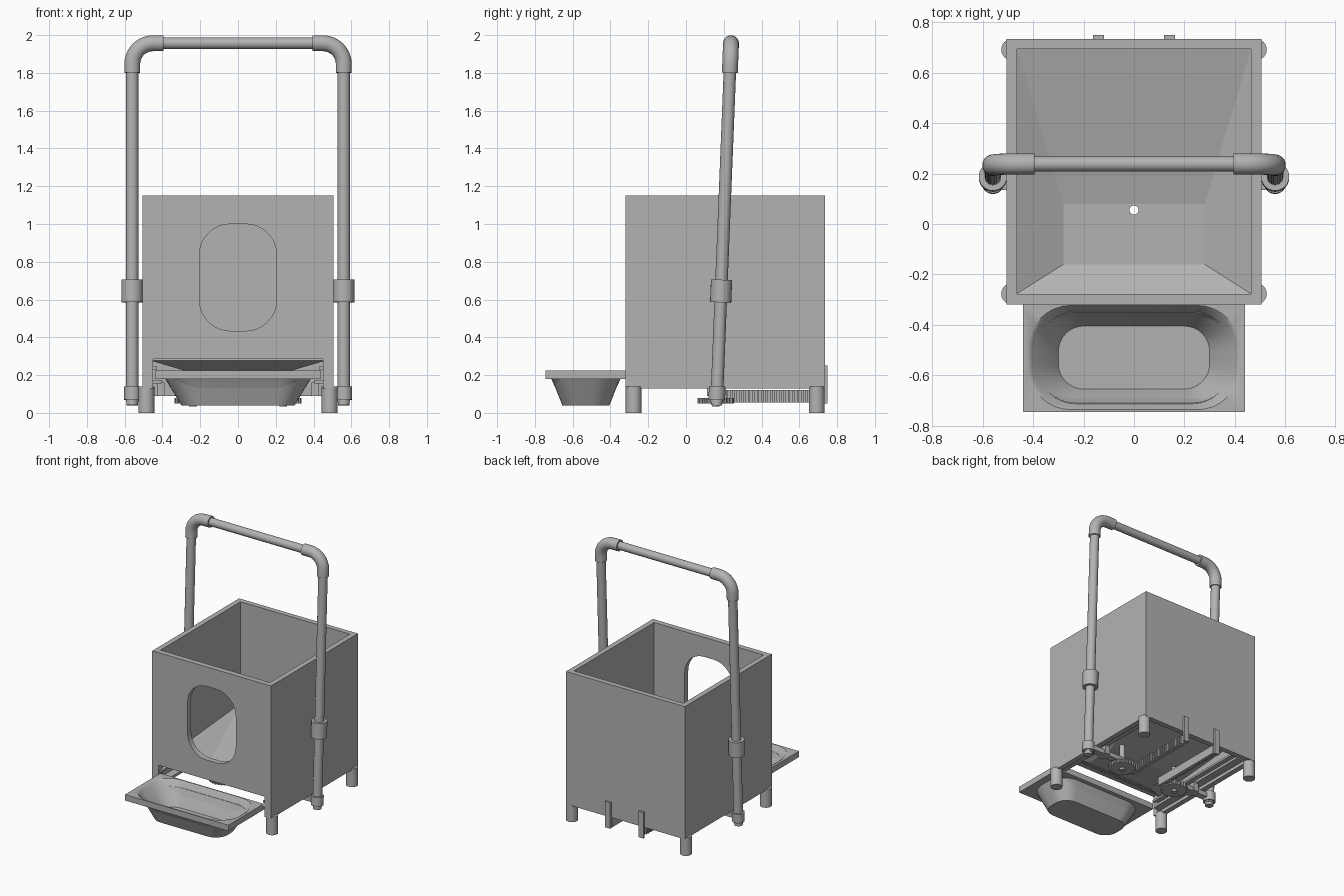
import bpy, bmesh, math
from mathutils import Vector

if "Cube" in bpy.data.objects:
    bpy.data.objects.remove(bpy.data.objects["Cube"])

GREY = (0.45, 0.45, 0.45, 1)
mat = bpy.data.materials.new("plain grey")
mat.use_nodes = True
mat.diffuse_color = GREY
mat.node_tree.nodes["Principled BSDF"].inputs["Base Color"].default_value = GREY


def finish(bm, name, smooth=False):
    bmesh.ops.recalc_face_normals(bm, faces=bm.faces[:])
    mesh = bpy.data.meshes.new(name)
    bm.to_mesh(mesh)
    bm.free()
    mesh.materials.append(mat)
    ob = bpy.data.objects.new(name, mesh)
    bpy.context.collection.objects.link(ob)
    if smooth:
        bpy.ops.object.select_all(action='DESELECT')
        ob.select_set(True)
        bpy.context.view_layer.objects.active = ob
        bpy.ops.object.shade_smooth_by_angle(angle=math.radians(35))
    return ob


def box(name, x, y, z):
    bm = bmesh.new()
    bmesh.ops.create_cube(bm, size=1)
    for v in bm.verts:
        v.co = [r[0] if c < 0 else r[1] for c, r in zip(v.co, (x, y, z))]
    return finish(bm, name)


def loft(name, loops, smooth=False):
    """Skin a list of equal-length point loops and cap both ends."""
    bm = bmesh.new()
    rings = [[bm.verts.new(p) for p in loop] for loop in loops]
    n = len(rings[0])
    for a, b in zip(rings, rings[1:]):
        for i in range(n):
            j = (i + 1) % n
            bm.faces.new((a[i], a[j], b[j], b[i]))
    bm.faces.new(rings[0])
    bm.faces.new(rings[-1])
    return finish(bm, name, smooth)


def tube(name, path, radius, sides=24):
    """Round bar following a list of points."""
    pts = [Vector(p) for p in path]
    loops = []
    for i, p in enumerate(pts):
        t = (pts[min(i + 1, len(pts) - 1)] - pts[max(i - 1, 0)]).normalized()
        u = t.cross(Vector((0, 1, 0))).normalized()
        w = t.cross(u)
        angles = [math.tau * k / sides for k in range(sides)]
        loops.append([p + radius * (math.cos(a) * u + math.sin(a) * w) for a in angles])
    return loft(name, loops, True)


def rounded(hx, hy, r, seg=8):
    """Rounded rectangle outline."""
    pts = []
    for q, (sx, sy) in enumerate(((1, 1), (-1, 1), (-1, -1), (1, -1))):
        for k in range(seg + 1):
            a = (q + k / seg) * math.pi / 2
            pts.append((sx * (hx - r) + r * math.cos(a), sy * (hy - r) + r * math.sin(a)))
    return pts


def cut(target, cutter):
    cutter.hide_render = True
    m = target.modifiers.new("cut", 'BOOLEAN')
    m.object, m.operation, m.solver = cutter, 'DIFFERENCE', 'EXACT'
    bpy.context.view_layer.objects.active = target
    bpy.ops.object.modifier_apply(modifier=m.name)
    bpy.data.objects.remove(cutter)


# Open box with a doorway and a tray slot in the front wall
body = box("box_walls", (-0.505, 0.505), (-0.32, 0.735), (0.13, 1.15))
cut(body, box("inside_cutter", (-0.465, 0.465), (-0.277, 0.695), (0, 2)))
cut(body, loft("door_cutter", [[(x, y, z + 0.717) for x, z in rounded(0.205, 0.283, 0.165)]
                               for y in (-0.5, -0.1)]))
cut(body, box("slot_cutter", (-0.45, 0.45), (-0.5, -0.25), (0, 0.285)))

# Hopper floor sloping to a flat pan with a drain hole
bm = bmesh.new()
rim = [bm.verts.new(p) for p in ((-0.465, -0.277, 0.29), (0.465, -0.277, 0.29),
                                 (0.465, 0.695, 0.37), (-0.465, 0.695, 0.37))]
pan = [bm.verts.new((x, y, 0.235)) for x, y in ((-0.28, -0.16), (0.28, -0.16),
                                                (0.28, 0.08), (-0.28, 0.08))]
bm.faces.new(pan)
for i in range(4):
    j = (i + 1) % 4
    bm.faces.new((rim[i], rim[j], pan[j], pan[i]))
floor = finish(bm, "hopper_floor")
solid = floor.modifiers.new("thickness", 'SOLIDIFY')
solid.thickness = 0.012
bpy.context.view_layer.objects.active = floor
bpy.ops.object.modifier_apply(modifier=solid.name)
cut(floor, tube("drain_cutter", [(0, 0.055, 0.1), (0, 0.055, 0.5)], 0.018))

# Pull-out tray: flange plate with a tapered bowl
TRAY = ((0.3, 0.125, 0.1, 0.04), (0.385, 0.18, 0.15, 0.18), (0.44, 0.215, 0.002, 0.18),
        (0.44, 0.215, 0.002, 0.225), (0.42, 0.207, 0.17, 0.225), (0.405, 0.2, 0.165, 0.215),
        (0.3, 0.125, 0.1, 0.055))
loft("tray", [[(x, y - 0.53, z) for x, y in rounded(hx, hy, r)] for hx, hy, r, z in TRAY], True)


def gear(name, cx, cy, z0, z1, r, teeth=26):
    outline = []
    for k in range(teeth):
        for f, rr in ((0, r * 0.9), (0.3, r * 0.9), (0.45, r), (0.8, r)):
            a = math.tau * (k + f) / teeth
            outline.append((cx + rr * math.cos(a), cy + rr * math.sin(a)))
    return loft(name, [[(x, y, z) for x, y in outline] for z in (z0, z1)])


def pole_y(z):
    return 0.16 + 0.04 * z


POLE_X, TOP = 0.56, 1.957
for side, s in (("left", 1), ("right", -1)):
    def span(a, b):
        return tuple(sorted((s * a, s * b)))

    def upright(name, z0, z1, r):
        return tube(f"{side}_{name}", [(s * POLE_X, pole_y(z), z) for z in (z0, z1)], r)

    # Legs
    for end, y in (("front", -0.277), ("back", 0.692)):
        tube(f"{side}_{end}_leg", [(s * 0.485, y, 0), (s * 0.485, y, 0.14)], 0.042)

    # Handle upright with foot, collar and sleeve
    upright("handle_pole", 0.06, 1.85, 0.033)
    upright("sleeve", 0.585, 0.705, 0.056)
    upright("foot_collar", 0.07, 0.14, 0.044)
    upright("foot_cap", 0.04, 0.07, 0.03)

    # Elbow fitting between upright and crossbar
    bend = 0.11
    path = [(s * POLE_X, pole_y(1.8), 1.8)]
    for k in range(9):
        a = k / 8 * math.pi / 2
        z = TOP - bend + bend * math.sin(a)
        path.append((s * (POLE_X - bend + bend * math.cos(a)), pole_y(z), z))
    path.append((s * 0.395, pole_y(TOP), TOP))
    tube(f"{side}_elbow", path, 0.042)

    # Gear on a short arm to the handle foot
    gx, gy = s * 0.24, 0.157
    gear(f"{side}_gear", gx, gy, 0.05, 0.08, 0.097)
    tube(f"{side}_gear_axle", [(gx, gy, 0.035), (gx, gy, 0.235)], 0.02)
    box(f"{side}_gear_arm", span(0.22, 0.55), (0.135, 0.185), (0.09, 0.125))

    # Toothed rack with its end tab behind the box
    box(f"{side}_rack", span(0.115, 0.137), (0.13, 0.735), (0.055, 0.12))
    for k in range(24):
        y = 0.14 + k * 0.0235
        box(f"{side}_rack_tooth", span(0.137, 0.15), (y, y + 0.012), (0.055, 0.12))
    box(f"{side}_rack_tab", span(0.12, 0.162), (0.733, 0.75), (0.05, 0.25))

    # Tray guide rails along the inside walls
    box(f"{side}_upper_rail", span(0.43, 0.467), (-0.31, 0.65), (0.23, 0.245))
    box(f"{side}_lower_rail", span(0.405, 0.467), (-0.27, 0.65), (0.155, 0.175))
    box(f"{side}_rail_bracket", span(0.39, 0.43), (0.11, 0.2), (0.09, 0.16))

# Crossbar joining the elbows
tube("handle_crossbar", [(-0.42, pole_y(TOP), TOP), (0.42, pole_y(TOP), TOP)], 0.03)
